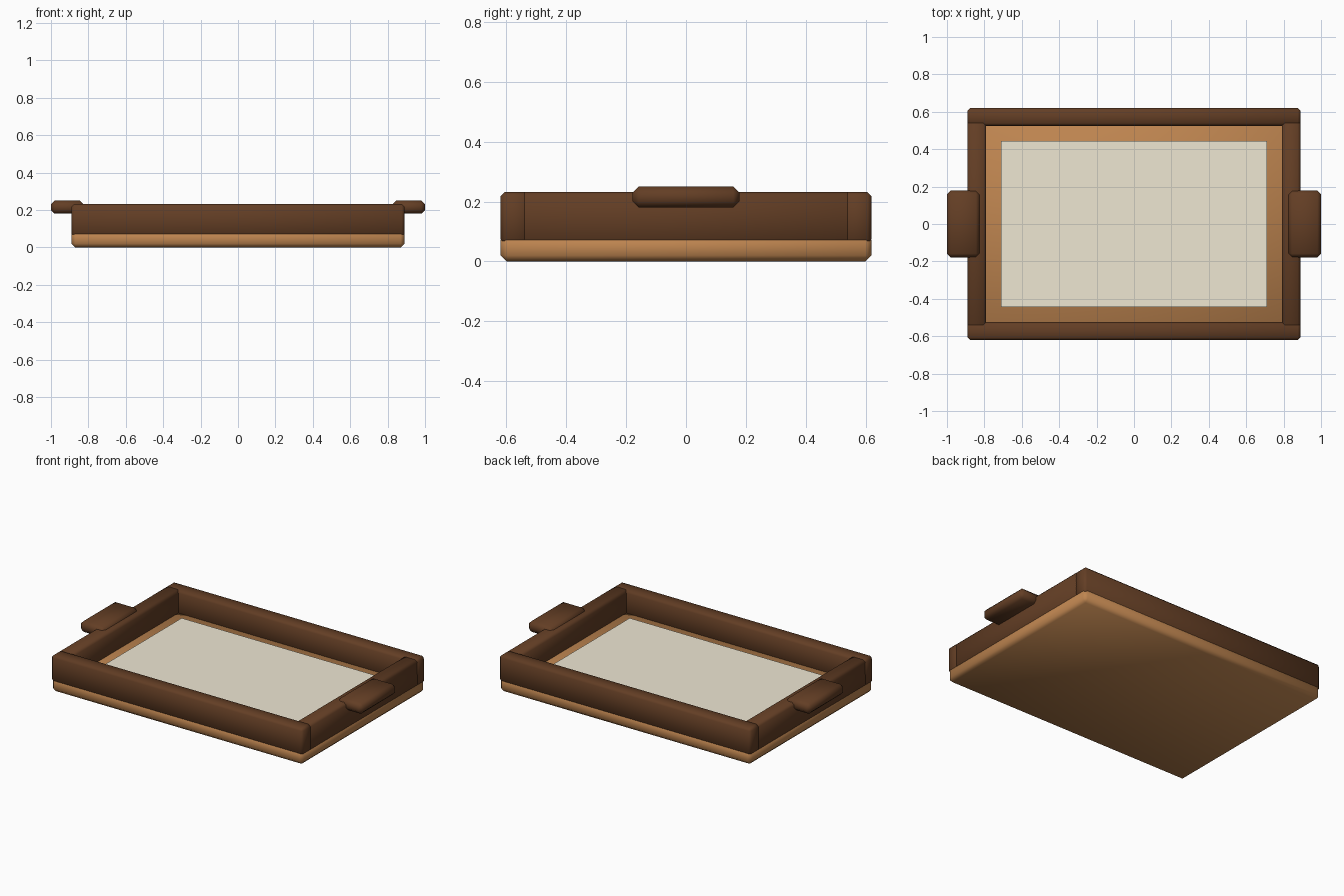
import bpy
from math import radians

if "Cube" in bpy.data.objects:
    bpy.data.objects.remove(bpy.data.objects["Cube"])


def material(name, rgb):
    m = bpy.data.materials.new(name)
    m.diffuse_color = (*rgb, 1)
    m.use_nodes = True
    m.node_tree.nodes["Principled BSDF"].inputs["Base Color"].default_value = m.diffuse_color
    return m


dark = material("dark_wood", (0.125, 0.048, 0.018))
tan = material("light_wood", (0.52, 0.235, 0.08))
linen = material("linen", (0.86, 0.80, 0.65))


def box(name, lo, hi, mat, bevel=0):
    # box between two corners with softly shaded chamfers
    bpy.ops.mesh.primitive_cube_add(size=1)
    ob = bpy.context.object
    ob.name = name
    for v in ob.data.vertices:
        v.co = [(a + b) / 2 + c * (b - a) for a, b, c in zip(lo, hi, v.co)]
    ob.data.materials.append(mat)
    if bevel:
        mod = ob.modifiers.new("bevel", 'BEVEL')
        mod.width = bevel
        mod.segments = 1
        bpy.ops.object.modifier_apply(modifier=mod.name)
        bpy.ops.object.shade_smooth_by_angle(angle=radians(60))
    return ob


# base board and raised panel
box("base_board", (-0.89, -0.62, 0), (0.89, 0.62, 0.09), tan, 0.02)
box("inlay_panel", (-0.71, -0.445, 0.08), (0.71, 0.445, 0.11), linen)

# long rails, front and back
for side, name in ((-1, "front_rail"), (1, "back_rail")):
    y0, y1 = sorted((side * 0.525, side * 0.62))
    box(name, (-0.89, y0, 0.06), (0.89, y1, 0.232), dark, 0.014)

# short rails and handles on both sides
for side, name in ((-1, "left"), (1, "right")):
    x0, x1 = sorted((side * 0.79, side * 0.89))
    box(name + "_rail", (x0, -0.555, 0.06), (x1, 0.555, 0.232), dark, 0.014)
    x0, x1 = sorted((side * 0.825, side * 1.0))
    box(name + "_handle", (x0, -0.178, 0.18), (x1, 0.178, 0.25), dark, 0.02)
